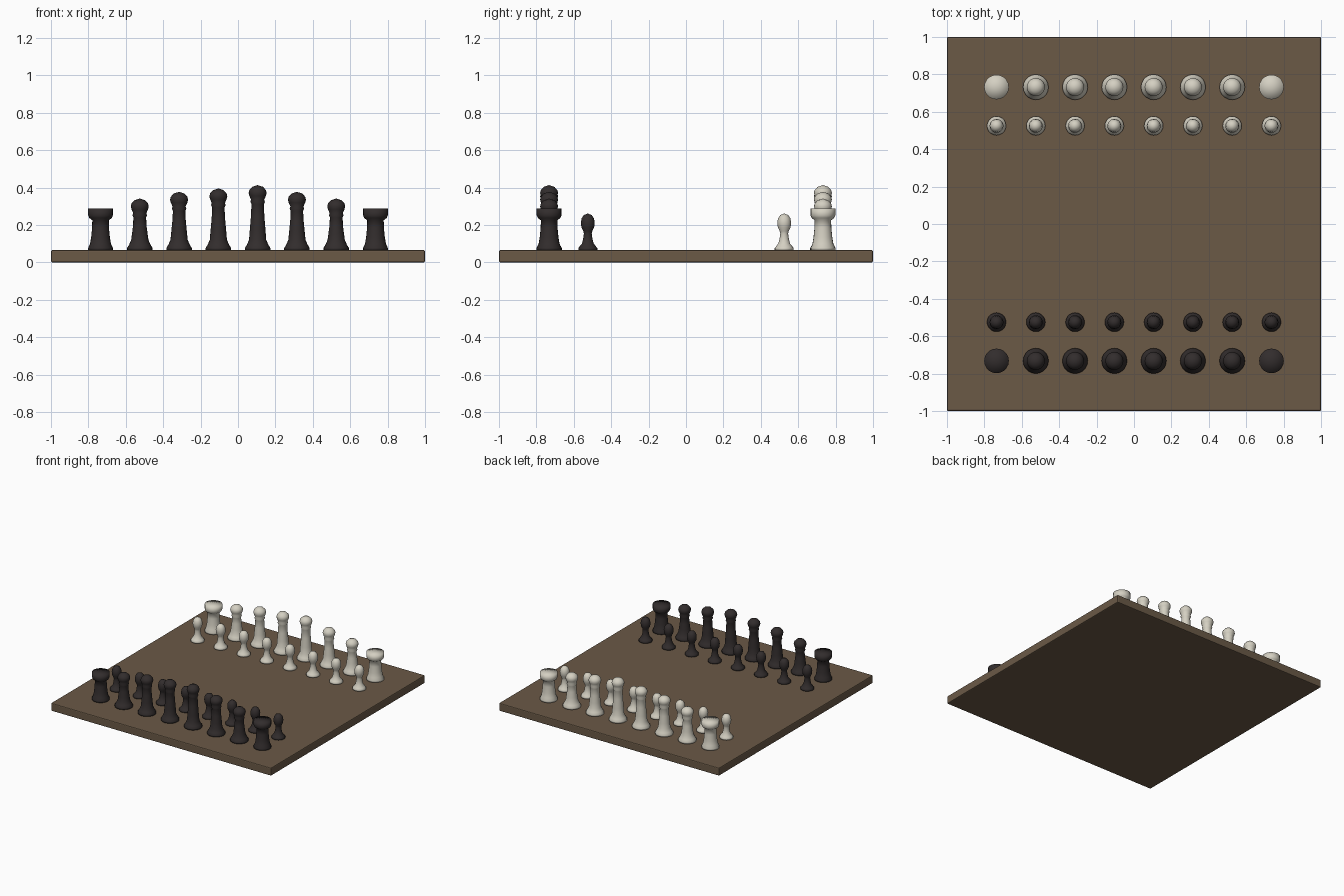
import bpy, bmesh, math

if "Cube" in bpy.data.objects:
    bpy.data.objects.remove(bpy.data.objects["Cube"])

def material(name, rgb):
    m = bpy.data.materials.new(name)
    m.diffuse_color = (*rgb, 1)
    m.use_nodes = True
    m.node_tree.nodes["Principled BSDF"].inputs["Base Color"].default_value = m.diffuse_color
    return m

BROWN = material("brown wood", (0.145, 0.100, 0.062))
DARK = material("dark wood", (0.032, 0.026, 0.026))
PALE = material("pale ivory", (0.66, 0.63, 0.54))
Z0 = 0.065   # board top

def lathe(name, profile, x, y, mat, sides=20):
    """Spin a (radius, height) profile into a closed turned piece."""
    bm = bmesh.new()
    rings = []
    for r, z in profile:
        if r == 0:
            rings.append([bm.verts.new((0, 0, z))])
        else:
            rings.append([bm.verts.new((r * math.cos(2 * math.pi * i / sides),
                                        r * math.sin(2 * math.pi * i / sides), z)) for i in range(sides)])
    for a, b in zip(rings, rings[1:]):
        for i in range(sides):
            j = (i + 1) % sides
            if len(a) == 1:
                bm.faces.new((a[0], b[j], b[i]))
            elif len(b) == 1:
                bm.faces.new((a[i], a[j], b[0]))
            else:
                bm.faces.new((a[i], a[j], b[j], b[i]))
    bmesh.ops.recalc_face_normals(bm, faces=bm.faces)
    me = bpy.data.meshes.new(name)
    bm.to_mesh(me)
    bm.free()
    me.materials.append(mat)
    ob = bpy.data.objects.new(name, me)
    ob.location = (x, y, Z0)
    bpy.context.collection.objects.link(ob)
    for p in me.polygons:
        p.use_smooth = True
    return ob

# Board slab with softened edges
bpy.ops.mesh.primitive_cube_add(size=1, location=(0, 0, Z0 / 2))
board = bpy.context.object
board.name = "board"
board.scale = (2, 2, Z0)
bpy.ops.object.transform_apply(location=False, rotation=False, scale=True)
board.data.materials.append(BROWN)
bevel = board.modifiers.new("soft edge", 'BEVEL')
bevel.width, bevel.segments = 0.007, 2

# Turned profiles, heights measured from the board top
PAWN = [(0, 0), (0.051, 0), (0.051, 0.010), (0.044, 0.020), (0.031, 0.036), (0.025, 0.060),
        (0.021, 0.088), (0.024, 0.102), (0.034, 0.122), (0.037, 0.146), (0.033, 0.170),
        (0.021, 0.188), (0, 0.196)]
ROOK = [(0, 0), (0.066, 0), (0.066, 0.012), (0.056, 0.034), (0.050, 0.070), (0.045, 0.120),
        (0.044, 0.160), (0.060, 0.172), (0.066, 0.186), (0.066, 0.224), (0, 0.224)]

def tall(h):
    """Tall piece: flared foot, tapering stem, collar and round head."""
    s = h - 0.090   # stem top
    return [(0, 0), (0.068, 0), (0.068, 0.012), (0.058, 0.028), (0.046, 0.055), (0.042, 0.3 * s + 0.03),
            (0.036, 0.7 * s), (0.033, s - 0.012), (0.039, s), (0.035, s + 0.012), (0.044, s + 0.032),
            (0.048, s + 0.048), (0.044, s + 0.064), (0.028, s + 0.081), (0, h)]

# Both armies
HEIGHTS = [None, 0.276, 0.312, 0.330, 0.348, 0.312, 0.276, None]
NAMES = ["rook", "knight", "bishop", "queen", "king", "bishop", "knight", "rook"]
for side, tone, mat in ((-1, "dark", DARK), (1, "pale", PALE)):
    for i, (h, n) in enumerate(zip(HEIGHTS, NAMES)):
        x = (i - 3.5) * 0.21
        lathe(f"{tone}_{n}_{i + 1}", tall(h) if h else ROOK, x, side * 0.732, mat)
        lathe(f"{tone}_pawn_{i + 1}", PAWN, x, side * 0.525, mat)
